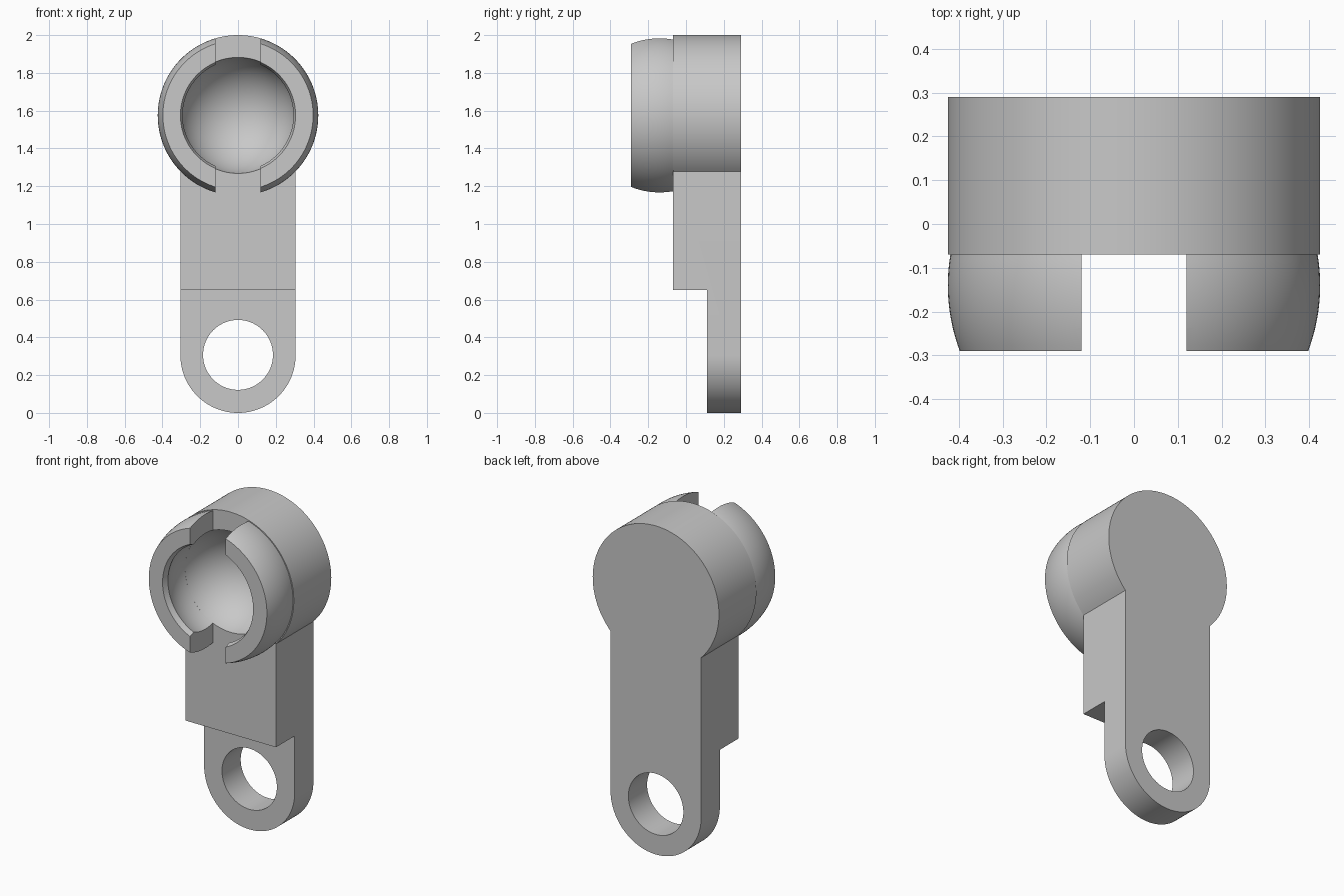
import bpy, bmesh
from math import sin, cos, pi, asin, acos, sqrt, radians
from mathutils import Matrix, Vector

cube = bpy.data.objects.get("Cube")
if cube:
    bpy.data.objects.remove(cube, do_unlink=True)

HEAD_Z, HEAD_R = 1.575, 0.425      # round head
HALF_W, EYE_Z = 0.305, 0.305       # arm half width and rounded end
FRONT, FACE, TAB, BACK = -0.29, -0.07, 0.11, 0.29
BALL_Y, BALL_R = -0.14, 0.315      # ball socket
SLOT = 0.12

grey = bpy.data.materials.new("plain grey")
grey.use_nodes = True
grey.diffuse_color = (0.58, 0.58, 0.58, 1)
grey.node_tree.nodes["Principled BSDF"].inputs["Base Color"].default_value = grey.diffuse_color


def make(name, bm):
    bmesh.ops.remove_doubles(bm, verts=bm.verts, dist=1e-5)
    bmesh.ops.recalc_face_normals(bm, faces=bm.faces)
    mesh = bpy.data.meshes.new(name)
    bm.to_mesh(mesh)
    bm.free()
    mesh.materials.append(grey)
    obj = bpy.data.objects.new(name, mesh)
    bpy.context.collection.objects.link(obj)
    return obj


def extrude(name, outline, y0, y1):
    """Extrude an (x, z) outline along y."""
    bm = bmesh.new()
    face = bm.faces.new([bm.verts.new((x, y0, z)) for x, z in outline])
    new = bmesh.ops.extrude_face_region(bm, geom=[face])["geom"]
    verts = [v for v in new if isinstance(v, bmesh.types.BMVert)]
    bmesh.ops.translate(bm, verts=verts, vec=(0, y1 - y0, 0))
    return make(name, bm)


def lathe(name, profile, closed):
    """Turn a (radius, y) profile around the head axis."""
    bm = bmesh.new()
    verts = [bm.verts.new((r, y, HEAD_Z)) for r, y in profile]
    pairs = list(zip(verts, verts[1:]))
    if closed:
        pairs.append((verts[-1], verts[0]))
    edges = [bm.edges.new(p) for p in pairs]
    bmesh.ops.spin(bm, geom=verts + edges, cent=(0, 0, HEAD_Z), axis=(0, 1, 0),
                   angle=2 * pi, steps=128, use_duplicate=False)
    return make(name, bm)


def box(name, low, high):
    bm = bmesh.new()
    low, high = Vector(low), Vector(high)
    bmesh.ops.create_cube(bm, size=1, matrix=Matrix.Translation((low + high) / 2)
                          @ Matrix.Diagonal((*(high - low), 1)))
    return make(name, bm)


def arc(r, cx, cy, a0, a1, n):
    return [(cx + r * cos(a0 + (a1 - a0) * i / n), cy + r * sin(a0 + (a1 - a0) * i / n))
            for i in range(n + 1)]


def cut(obj, cutter):
    cutter.hide_render = True
    mod = obj.modifiers.new("cut", "BOOLEAN")
    mod.operation, mod.solver, mod.object = "DIFFERENCE", "EXACT", cutter
    bpy.context.view_layer.objects.active = obj
    bpy.ops.object.modifier_apply(modifier=mod.name)
    bpy.data.objects.remove(cutter, do_unlink=True)


# Arm and round head in one keyhole outline
join = acos(HALF_W / HEAD_R)
arm = extrude("arm_and_head",
              arc(HEAD_R, 0, HEAD_Z, -join, pi + join, 96)
              + arc(HALF_W, 0, EYE_Z, pi, 2 * pi, 48), FACE, BACK)

# Thinner tab at the lower end, with its round eye
cut(arm, box("step_cutter", (-1, -1, -1), (1, TAB, 0.65)))
cut(arm, extrude("eye_cutter", arc(0.185, 0, 0.307, 0, 2 * pi, 96)[:-1], -1, 1))

# Ball socket in the head
cut(arm, lathe("socket_cutter", arc(BALL_R, 0, BALL_Y, -pi / 2, pi / 2, 48), False))

# Bulged collar with a bevelled lip, gripping the ball
LIP_Y = -0.255
outer = arc(HEAD_R, 0, BALL_Y, asin((FACE - BALL_Y) / HEAD_R),
            asin((FRONT - BALL_Y) / HEAD_R), 16)
inner = arc(BALL_R, 0, BALL_Y, asin((LIP_Y - BALL_Y) / BALL_R),
            asin((FACE - BALL_Y) / BALL_R), 16)
collar = lathe("socket_collar", outer + [(HALF_W, FRONT)] + inner, True)

# Vertical slot splitting the collar into two jaws
cut(collar, box("slot_cutter", (-SLOT, -1, 1), (SLOT, 0.05, 2.2)))

for obj in (arm, collar):
    bpy.ops.object.select_all(action="DESELECT")
    obj.select_set(True)
    bpy.context.view_layer.objects.active = obj
    bpy.ops.object.shade_smooth_by_angle(angle=radians(25))
